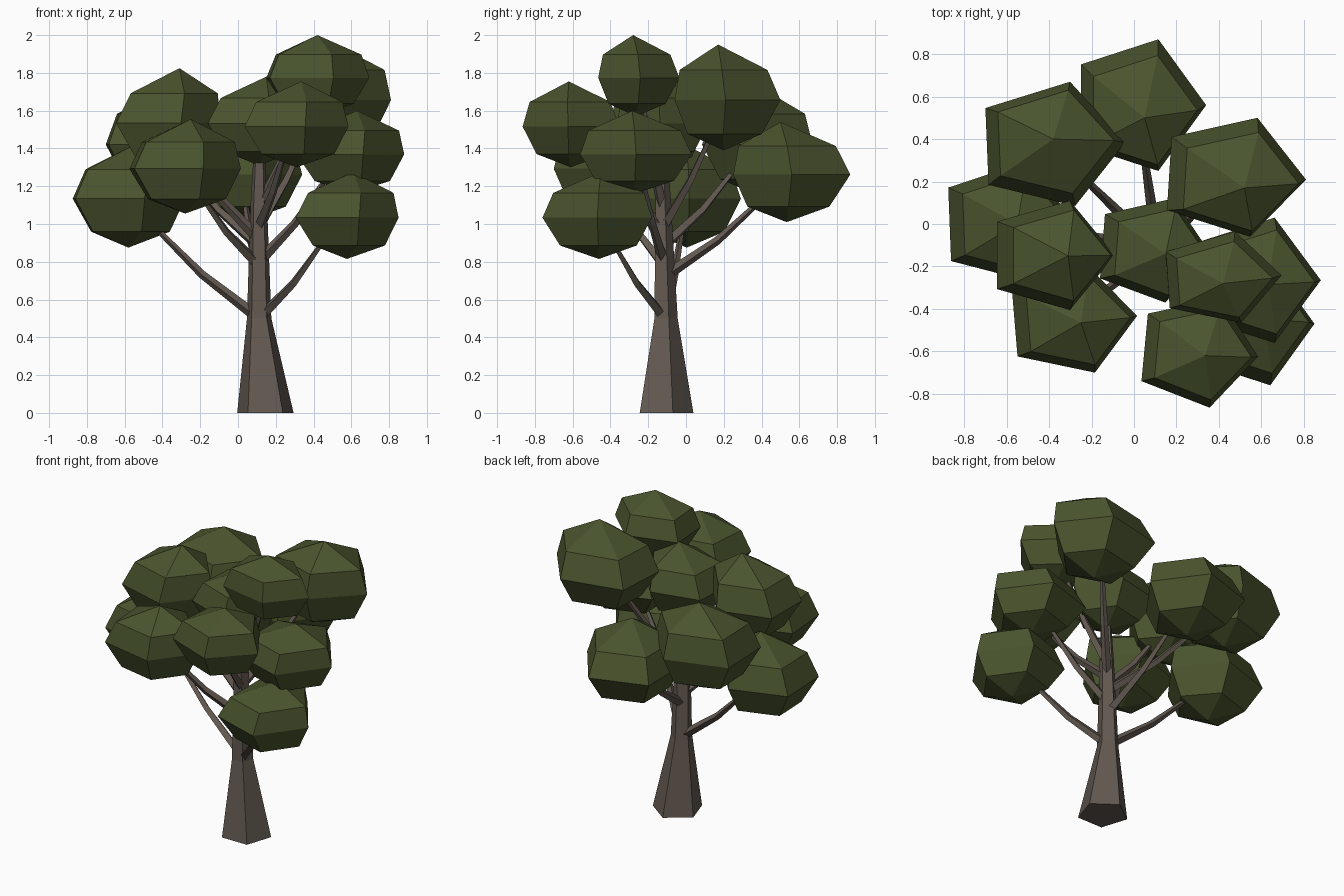
import bpy, bmesh, math
from mathutils import Vector

if "Cube" in bpy.data.objects:
    bpy.data.objects.remove(bpy.data.objects["Cube"])


def material(name, rgb):
    m = bpy.data.materials.new(name)
    m.diffuse_color = (*rgb, 1)
    m.use_nodes = True
    m.node_tree.nodes["Principled BSDF"].inputs["Base Color"].default_value = m.diffuse_color
    return m


LEAF = material("leaf green", (0.068, 0.088, 0.027))
BARK = material("bark brown", (0.125, 0.1, 0.082))


def skin_rings(name, rings, mat):
    """Bridge rings of points; a ring with one point becomes a tip."""
    bm = bmesh.new()
    vs = [[bm.verts.new(p) for p in r] for r in rings]
    for a, b in zip(vs, vs[1:]):
        n = max(len(a), len(b))
        for i in range(n):
            j = (i + 1) % n
            quad = [a[i % len(a)], a[j % len(a)], b[j % len(b)], b[i % len(b)]]
            bm.faces.new(list(dict.fromkeys(quad)))
    for end in (vs[0], vs[-1]):
        if len(end) > 2:
            bm.faces.new(end)
    bmesh.ops.recalc_face_normals(bm, faces=bm.faces)
    me = bpy.data.meshes.new(name)
    bm.to_mesh(me)
    bm.free()
    me.materials.append(mat)
    ob = bpy.data.objects.new(name, me)
    bpy.context.collection.objects.link(ob)
    return ob


# Trunk: five-sided, flared at the foot, tapering upward
TRUNK = [(0.145, -0.118, 0, 0.157), (0.112, -0.112, 0.5, 0.068),
         (0.11, -0.125, 1.1, 0.046), (0.115, -0.13, 1.52, 0.025)]
skin_rings("trunk", [[(x + r * math.cos(math.radians(18 + 72 * i)),
                       y + r * math.sin(math.radians(18 + 72 * i)), z)
                      for i in range(5)] for x, y, z, r in TRUNK], BARK)


def trunk_at(z):
    for a, b in zip(TRUNK, TRUNK[1:]):
        if z <= b[2]:
            return Vector(a[:3]).lerp(Vector(b[:3]), (z - a[2]) / (b[2] - a[2]))


def leaf_clump(name, box, yaw, apex):
    """Five-sided clump filling a box, one corner pointing to +x, apex off centre."""
    x0, x1, y0, y1, z0, z1 = box
    angles = [math.radians(72 * i + yaw) for i in range(5)]
    us, ws = [math.cos(a) for a in angles], [math.sin(a) for a in angles]
    rx, ry = (x1 - x0) / (max(us) - min(us)), (y1 - y0) / (max(ws) - min(ws))
    cx, cy = x0 - rx * min(us), y0 - ry * min(ws)
    cz, rz = (z0 + z1) / 2, (z1 - z0) / 2
    rings = []
    for h, r, lean in ((-1, 0, 0.45), (-0.69, 0.7, 0.3), (-0.05, 1, 0),
                       (0.52, 0.83, 0.4), (1, 0, 1)):
        ox, oy = cx + lean * (apex[0] - cx), cy + lean * (apex[1] - cy)
        rings.append([(ox + rx * r * u, oy + ry * r * w, cz + rz * h)
                      for u, w in zip(us, ws)][:5 if r else 1])
    skin_rings(name, rings, LEAF)
    return Vector((cx, cy, cz))


def branch(name, start, end):
    """Thin four-sided branch with a slight sag."""
    d = (end - start).normalized()
    side = d.cross(Vector((0, 0, 1))).normalized()
    up = side.cross(d)
    mid = start.lerp(end, 0.42) - Vector((0, 0, 0.04))
    skin_rings(name, [[p + r * (side * math.cos(a) + up * math.sin(a))
                       for a in (0, math.pi / 2, math.pi, 1.5 * math.pi)]
                      for p, r in ((start, 0.03), (mid, 0.022), (end, 0.008))], BARK)


# Clumps: box (x, y, z ranges), turn, apex (x, y), height where the branch starts
CLUMPS = {
    "back": ((-0.25, 0.34, 0.25, 0.87, 1.01, 1.54), 0, (0.05, 0.50), 0.72),
    "back_left": ((-0.70, -0.04, 0.085, 0.67, 1.15, 1.72), 2, (-0.38, 0.40), 0.88),
    "back_right": ((0.155, 0.81, -0.06, 0.50, 1.39, 1.95), -3, (0.52, 0.17), 0.98),
    "upper_left": ((-0.645, -0.09, -0.405, 0.11, 1.27, 1.825), 0, (-0.31, -0.15), 0.92),
    "front_left": ((-0.575, 0.015, -0.70, -0.19, 1.055, 1.555), 4, (-0.25, -0.465), 0.78),
    "far_left": ((-0.875, -0.28, -0.27, 0.29, 0.875, 1.42), 2, (-0.55, 0.0), 0.50),
    "top_middle": ((-0.16, 0.36, -0.37, 0.12, 1.31, 1.78), -4, (0.15, -0.14), None),
    "top_right": ((0.15, 0.695, -0.465, -0.035, 1.57, 2.0), 3, (0.42, -0.28), 1.08),
    "low_right": ((0.305, 0.85, -0.76, -0.18, 0.815, 1.275), 0, (0.61, -0.45), 0.50),
    "far_right": ((0.31, 0.88, -0.56, 0.03, 1.16, 1.60), 0, (0.63, -0.285), 0.80),
    "front_right": ((0.035, 0.585, -0.865, -0.35, 1.30, 1.755), -5, (0.335, -0.62), 0.98),
}
for name, (box, yaw, apex, height) in CLUMPS.items():
    center = leaf_clump(name + "_leaves", box, yaw, apex)
    if height:
        branch(name + "_branch", trunk_at(height), center)
